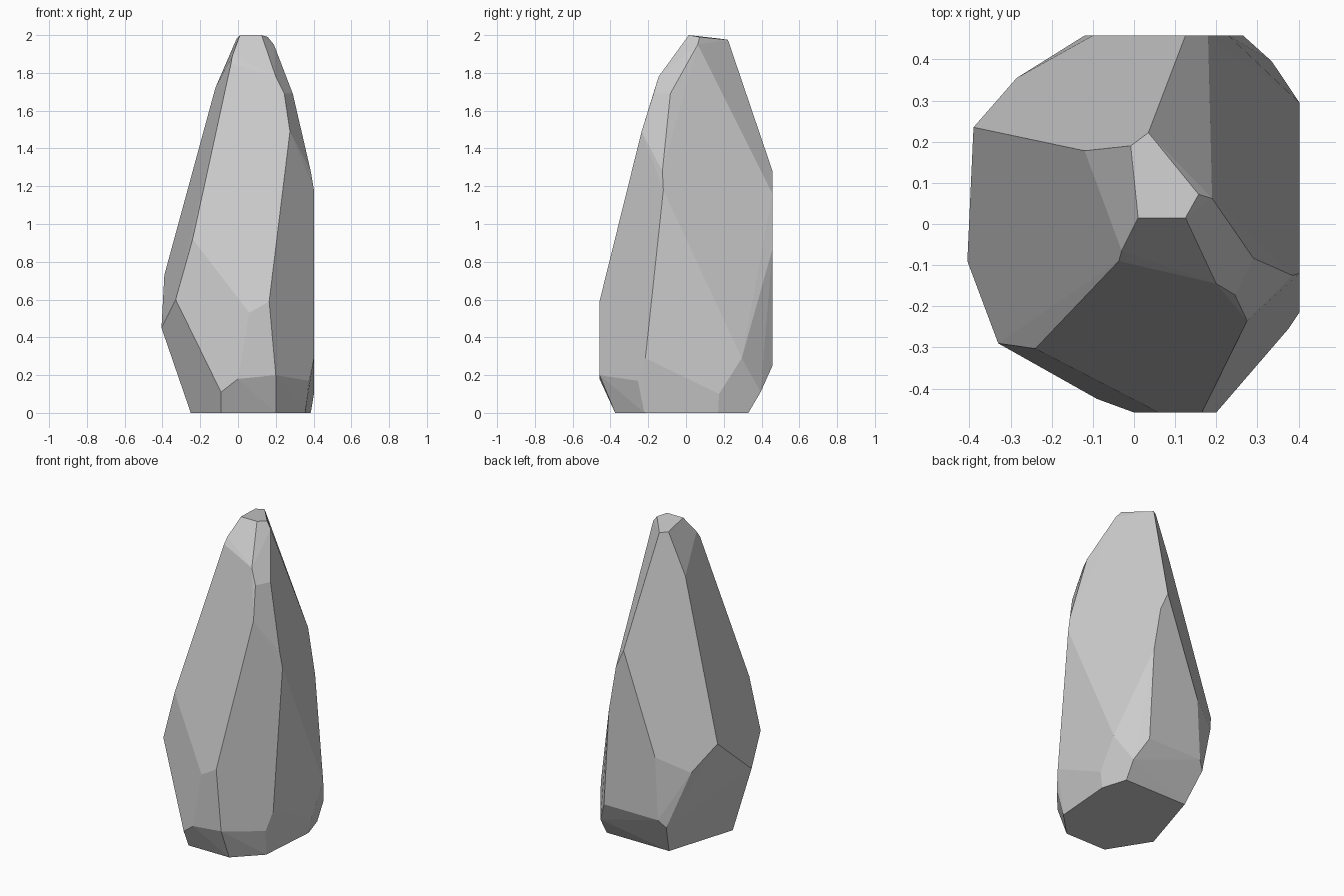
import bpy, bmesh
from math import radians

# Corner points of the faceted stone, grouped by height
tip = [(.01, .015, 2), (.125, .015, 2), (.157, .072, 1.99), (.19, .062, 1.95),
       (.035, .222, 1.975), (-.008, .19, 1.98)]
shoulder = [(-.03, -.065, 1.89), (-.037, -.09, 1.85), (.2, -.145, 1.78), (.245, -.172, 1.69),
            (.29, -.083, 1.69), (.275, -.235, 1.49), (-.12, .178, 1.72)]
upper = [(.385, -.125, 1.28), (.402, -.12, 1.18), (.125, .458, 1.28),
         (.18, .458, 1.16), (.23, .458, .87), (-.24, -.303, .92)]
belly = [(-.33, -.29, .6), (-.39, .235, .73), (-.405, -.09, .45), (-.285, .355, .56),
         (-.1, .458, .65), (.06, -.458, .53), (.165, -.458, .59)]
lower = [(0, -.458, .18), (.2, -.458, .2), (-.09, -.425, .11), (.375, -.255, .17),
         (.402, -.215, .29), (.402, .295, .29), (.402, .175, .1), (.335, .395, .11),
         (.265, .458, .25), (-.12, .458, .25), (-.16, .43, .2)]
foot = [(-.09, -.375, 0), (.2, -.375, 0), (.355, -.22, 0), (.385, .17, 0),
        (.335, .33, 0), (-.11, .33, 0), (-.25, -.12, 0)]

# Wrap the corners in a convex shell and merge flat facets
bm = bmesh.new()
for ring in (tip, shoulder, upper, belly, lower, foot):
    for p in ring:
        bm.verts.new(p)
hull = bmesh.ops.convex_hull(bm, input=bm.verts)
loose = [v for v in bm.verts if not v.link_faces]
bmesh.ops.delete(bm, geom=loose, context='VERTS')
bmesh.ops.dissolve_limit(bm, angle_limit=radians(2.5), verts=bm.verts, edges=bm.edges)
bmesh.ops.recalc_face_normals(bm, faces=bm.faces)

mesh = bpy.data.meshes.new("standing_stone")
bm.to_mesh(mesh)
bm.free()
stone = bpy.data.objects.new("standing_stone", mesh)
bpy.context.collection.objects.link(stone)
